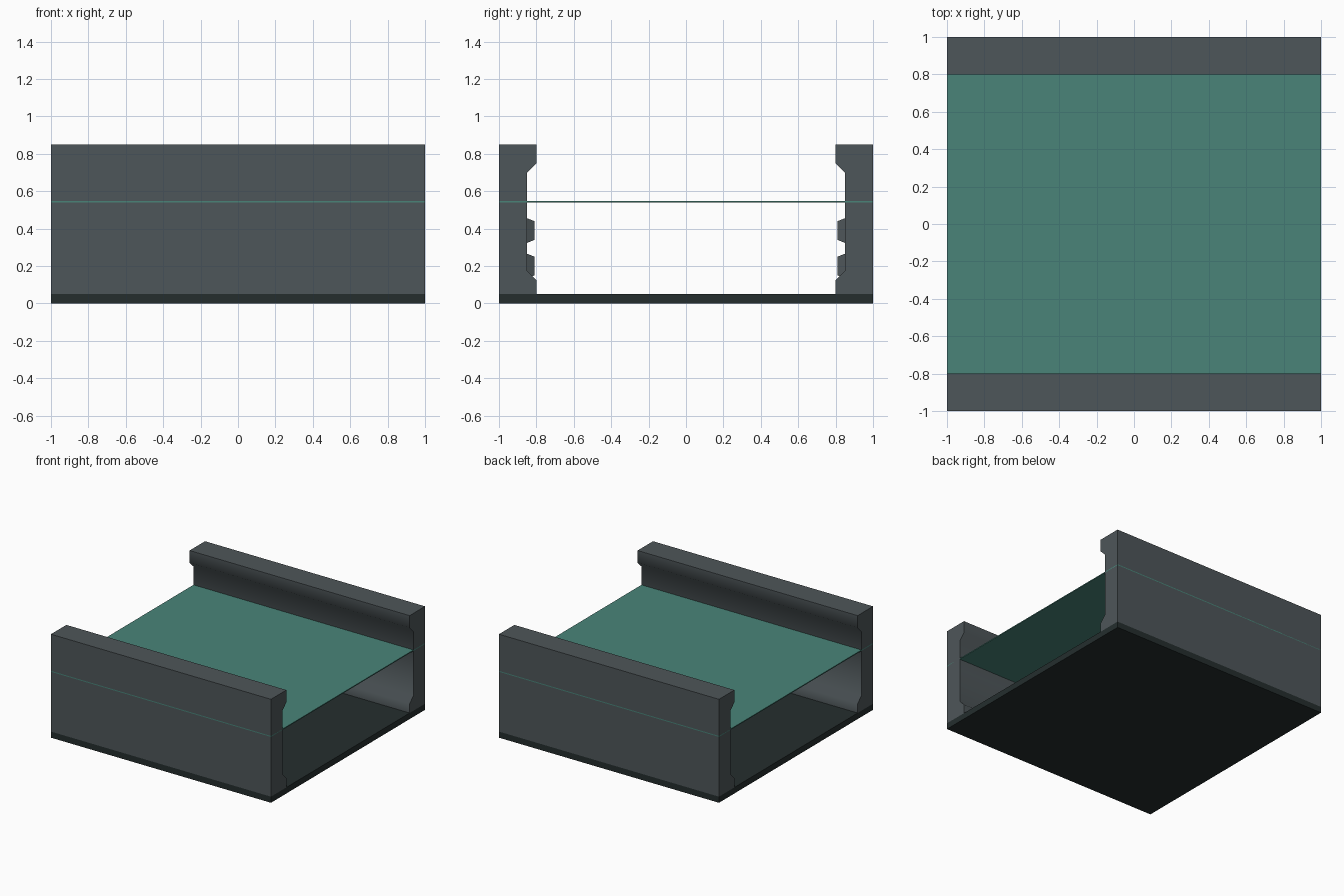
import bpy, bmesh, math

if "Cube" in bpy.data.objects:
    bpy.data.objects.remove(bpy.data.objects["Cube"])


def material(name, rgb):
    m = bpy.data.materials.new(name)
    m.diffuse_color = (*rgb, 1)
    m.use_nodes = True
    m.node_tree.nodes["Principled BSDF"].inputs["Base Color"].default_value = m.diffuse_color
    return m


STONE = material("grey stone", (0.076, 0.093, 0.100))
WATER = material("teal water", (0.067, 0.231, 0.191))
BED = material("dark bed", (0.018, 0.027, 0.027))


def finish(name, bm, mat):
    bmesh.ops.recalc_face_normals(bm, faces=bm.faces)
    me = bpy.data.meshes.new(name)
    bm.to_mesh(me)
    bm.free()
    me.materials.append(mat)
    ob = bpy.data.objects.new(name, me)
    bpy.context.collection.objects.link(ob)
    return ob


def box(name, z0, z1, mat):
    bm = bmesh.new()
    bmesh.ops.create_cube(bm, size=1)
    for v in bm.verts:
        v.co = (v.co.x * 2, v.co.y * 2, z0 if v.co.z < 0 else z1)
    return finish(name, bm, mat)


# channel bed and water sheet
box("channel_bed", 0, 0.05, BED)
box("water_surface", 0.541, 0.549, WATER)

# wall cross-section (distance from centre, height)
PROFILE = [(1, 0.05), (0.8, 0.05), (0.8, 0.125), (0.85, 0.175),
           (0.85, 0.70), (0.8, 0.75), (0.8, 0.85), (1, 0.85)]


def wall(name, side):
    bm = bmesh.new()
    face = bm.faces.new([bm.verts.new((-1, side * y, z)) for y, z in PROFILE])
    ext = bmesh.ops.extrude_face_region(bm, geom=[face], use_keep_orig=True)
    for v in ext["geom"]:
        if isinstance(v, bmesh.types.BMVert):
            v.co.x = 1
    ob = finish(name, bm, STONE)
    ob.data.shade_smooth()
    ob.data.set_sharp_from_angle(angle=math.radians(50))


def brick(name, side, x, z, length):
    # raised block with bevelled rim, set on the inner wall face
    bm = bmesh.new()
    bmesh.ops.create_cube(bm, size=1)
    for v in bm.verts:
        rim = v.co.y < 0
        inset = 0.02 if rim else 0
        v.co = (x + math.copysign(length / 2 - inset, v.co.x),
                side * (0.81 if rim else 0.86),
                z + math.copysign(0.07 - inset, v.co.z))
    finish(name, bm, STONE)


for label, side in (("front", -1), ("back", 1)):
    wall(label + "_wall", side)
    # staggered bricks below the water line
    brick(label + "_lower_brick", side, side * 0.25, 0.20, 0.35)
    brick(label + "_upper_brick", side, side * -0.05, 0.39, 0.35)
